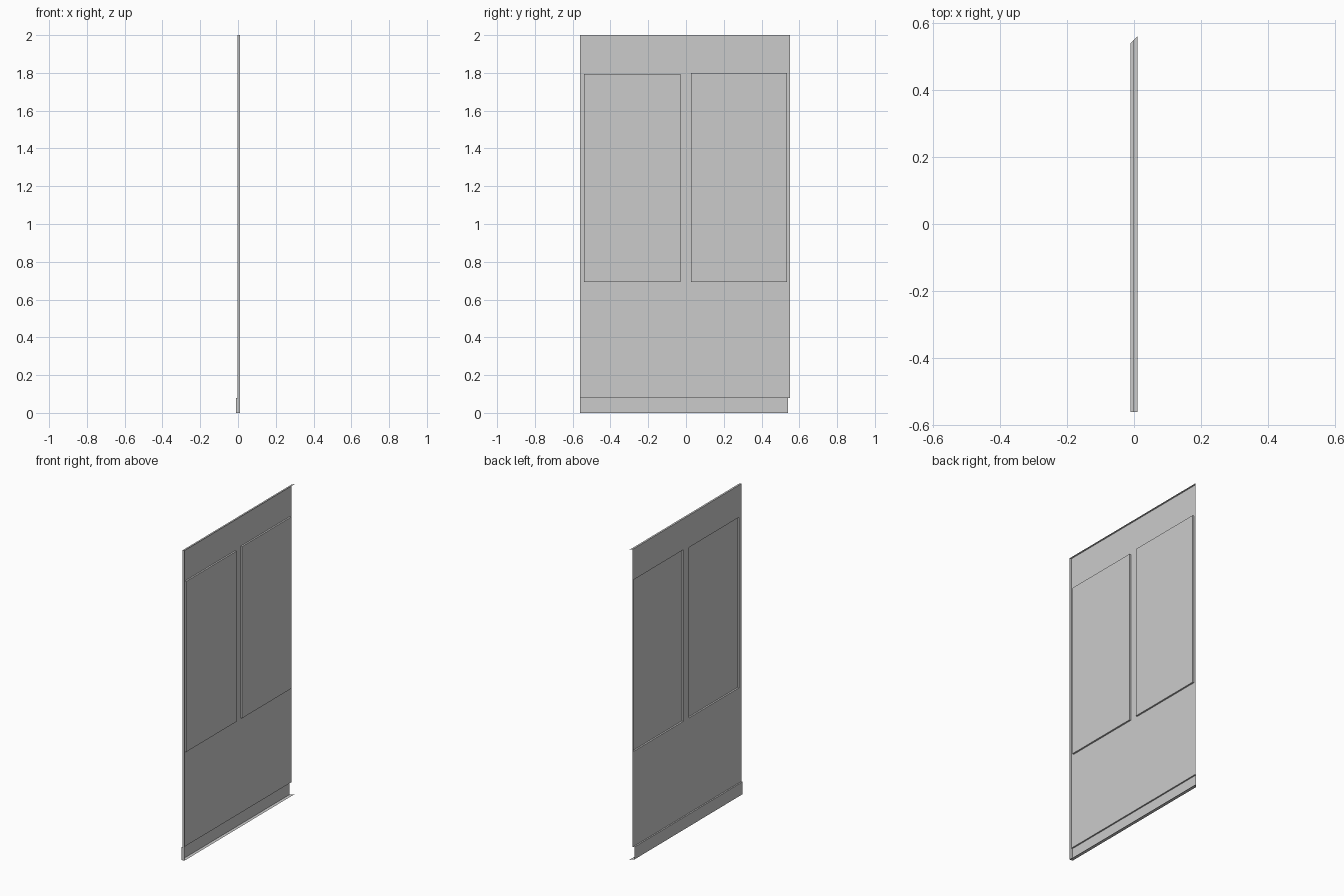
import bpy, bmesh
from mathutils import Vector

if "Cube" in bpy.data.objects:
    bpy.data.objects.remove(bpy.data.objects["Cube"])

BACK, WALL, BASE = 0.0105, -0.0015, -0.0105   # depth planes along x
Y0, Y1, TOP, SKIRT = -0.562, 0.562, 2.0, 0.08
WINDOWS = [(-0.54, -0.03, 0.693, 1.793), (0.027, 0.535, 0.693, 1.80)]


def mitre(x):
    """End of the panel at +y for a given depth (45 degree mitre)."""
    return Y1 - (BACK - x)


def make(name, faces):
    """Sheet object from (corners, facing direction) pairs."""
    bm = bmesh.new()
    for pts, facing in faces:
        f = bm.faces.new([bm.verts.new(p) for p in pts])
        f.normal_update()
        if f.normal.dot(Vector(facing)) < 0:
            f.normal_flip()
    bmesh.ops.remove_doubles(bm, verts=bm.verts, dist=1e-5)
    me = bpy.data.meshes.new(name)
    bm.to_mesh(me)
    bm.free()
    ob = bpy.data.objects.new(name, me)
    bpy.context.collection.objects.link(ob)
    return ob


def x_rect(x, ya, yb, za, zb):
    return [(x, ya, za), (x, yb, za), (x, yb, zb), (x, ya, zb)]


def flange(z, xa, xb):
    return [(xa, Y0, z), (xb, Y0, z), (xb, mitre(xb), z), (xa, mitre(xa), z)]


# Wall sheet with two openings
ys = sorted([Y0, mitre(WALL)] + [v for w in WINDOWS for v in w[:2]])
zs = sorted({SKIRT, TOP} | {v for w in WINDOWS for v in w[2:]})
cells = []
for ya, yb in zip(ys, ys[1:]):
    for za, zb in zip(zs, zs[1:]):
        cy, cz = (ya + yb) / 2, (za + zb) / 2
        if not any(a < cy < b and c < cz < d for a, b, c, d in WINDOWS):
            cells.append((x_rect(WALL, ya, yb, za, zb), (-1, 0, 0)))
make("wall_sheet", cells)

# Recessed panels, open to the front
PANE = 0.009
for i, (a, b, c, d) in enumerate(WINDOWS):
    faces = [(x_rect(PANE, a, b, c, d), (-1, 0, 0))]
    for y, n in ((a, 1), (b, -1)):
        faces.append(([(WALL, y, c), (PANE, y, c), (PANE, y, d), (WALL, y, d)], (0, n, 0)))
    for z, n in ((c, 1), (d, -1)):
        faces.append(([(WALL, a, z), (PANE, a, z), (PANE, b, z), (WALL, b, z)], (0, 0, n)))
    make(f"recessed_panel_{i + 1}", faces)

# Skirting board: face and top ledge
make("skirting_board", [
    (x_rect(BASE, Y0, mitre(BASE), 0, SKIRT), (-1, 0, 0)),
    (flange(SKIRT, BASE, WALL), (0, 0, 1)),
])

# Top and bottom returns with mitred ends
make("top_return", [(flange(TOP, WALL, BACK), (0, 0, 1))])
make("bottom_return", [(flange(0, BASE, BACK), (0, 0, -1))])

# Closed end following the wall profile; the mitred end stays open
profile = [(BASE, 0), (BACK, 0), (BACK, TOP), (WALL, TOP), (WALL, SKIRT), (BASE, SKIRT)]
make("end_return", [([(x, Y0, z) for x, z in profile], (0, -1, 0))])
